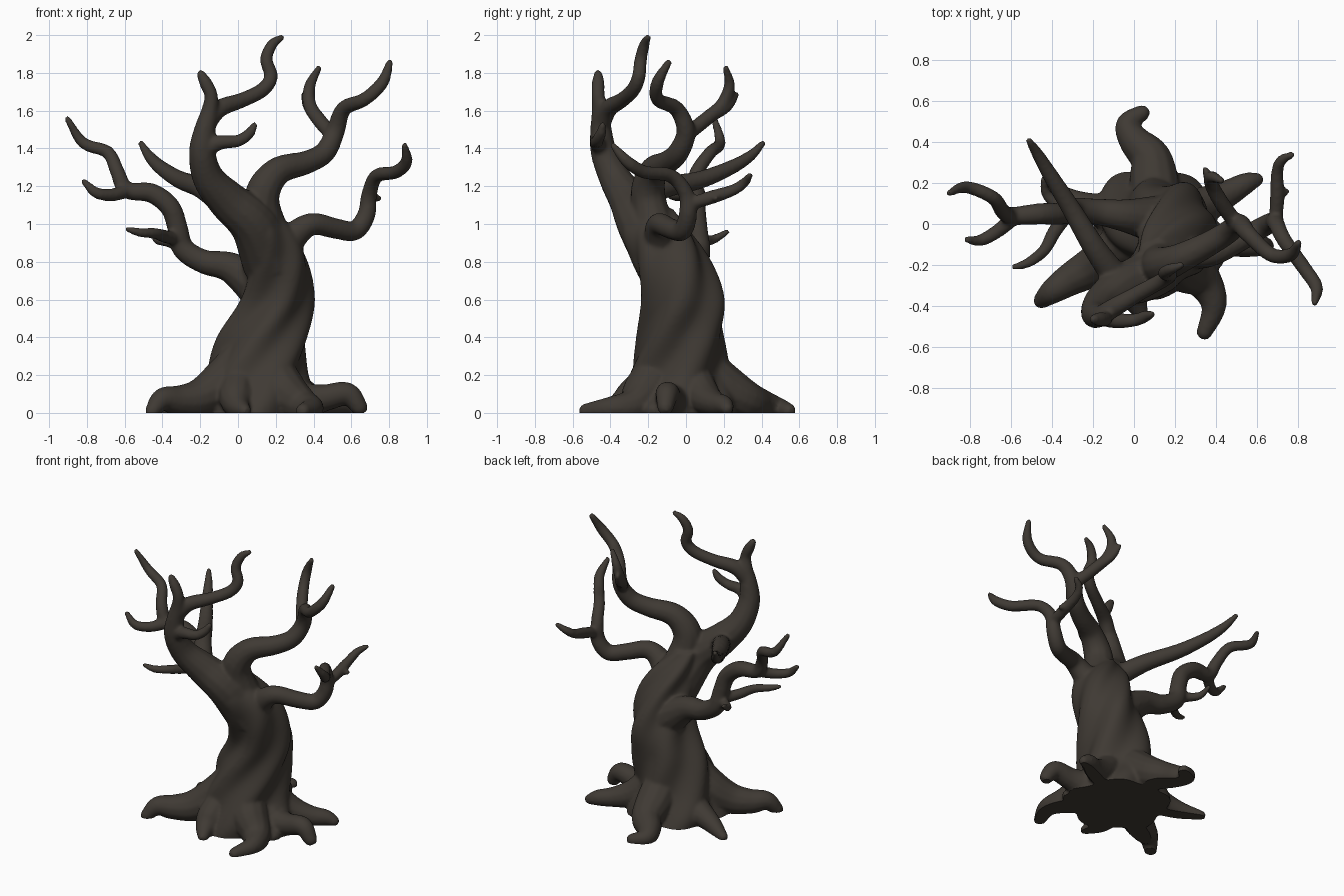
import bpy, bmesh, math
from mathutils import Vector

bark = bpy.data.materials.new("dark_bark")
bark.diffuse_color = (0.050, 0.042, 0.034, 1)

bm = bmesh.new()


def skin(rings):
    """Bridge vertex rings into a closed tube."""
    n = len(rings[0])
    vs = [[bm.verts.new(p) for p in r] for r in rings]
    for a, b in zip(vs, vs[1:]):
        for i in range(n):
            j = (i + 1) % n
            bm.faces.new((a[i], a[j], b[j], b[i]))
    bm.faces.new(vs[0][::-1])
    bm.faces.new(vs[-1])


def spline(pts, steps=5):
    """Catmull-Rom through points of any dimension."""
    p = [Vector(q) for q in pts]
    p = [2 * p[0] - p[1]] + p + [2 * p[-1] - p[-2]]
    out = []
    for a, b, c, d in zip(p, p[1:], p[2:], p[3:]):
        for k in range(steps):
            t = k / steps
            out.append(0.5 * (2 * b + (c - a) * t + (2 * a - 5 * b + 4 * c - d) * t * t
                              + (3 * b - a - 3 * c + d) * t ** 3))
    return out + [p[-2]]


def limb(*pts, sides=12):
    """Tapered smooth tube; each point is x, y, z, radius."""
    path = spline(pts)
    rings, side = [], None
    for i, q in enumerate(path):
        c, rad = q.to_3d(), q[3] + 0.003
        t = (path[min(i + 1, len(path) - 1)].to_3d() - path[max(i - 1, 0)].to_3d()).normalized()
        side = t.orthogonal() if side is None else side - t * side.dot(t)
        side.normalize()
        up = t.cross(side)
        angs = [2 * math.pi * k / sides for k in range(sides)]
        ring = lambda o, r: [o + (side * math.cos(a) + up * math.sin(a)) * r for a in angs]
        rings.append(ring(c, rad))
    rings.append(ring(c + t * rad * 0.6, rad * 0.6))
    skin(rings)


# Trunk: centre x, centre y, z and radius x, radius y, with twisted ridges
centres = [(.1, -.04, -.05), (.1, -.04, .06), (.1, -.04, .2), (.14, -.025, .4),
           (.2, -.02, .6), (.2, -.08, .8), (.16, -.14, .95), (.1, -.19, 1.08)]
radii = [(.33, .32, 0), (.31, .30, 0), (.26, .265, 0), (.235, .23, 0),
         (.195, .215, 0), (.172, .205, 0), (.145, .18, 0), (.08, .12, 0)]
rings = []
for c, r in zip(spline(centres), spline(radii)):
    ring = []
    for k in range(60):
        a = 2 * math.pi * k / 60
        m = 0.985 + 0.08 * math.cos(5 * (a - 2.6 * c.z + 0.3)) + 0.02 * math.cos(3 * (a - 2.6 * c.z))
        ring.append((c.x + r.x * m * math.cos(a), c.y + r.y * m * math.sin(a), c.z))
    rings.append(ring)
skin(rings)

# Roots
limb((.11, .08, .24, .12), (.1, .2, .14, .12), (.08, .32, .07, .1), (.0, .41, .045, .075),
     (-.03, .49, .025, .055), (.05, .55, .01, .035))
limb((.02, -.1, .3, .1), (-.08, -.14, .16, .12), (-.2, -.21, .08, .1), (-.31, -.27, .065, .08),
     (-.4, -.33, .07, .06), (-.46, -.38, .0, .035))
limb((.18, -.14, .26, .1), (.24, -.21, .12, .12), (.34, -.28, .04, .09), (.39, -.4, .025, .06), (.34, -.54, .01, .035))
limb((.22, -.05, .16, .1), (.34, -.07, .07, .1), (.46, -.09, .08, .07), (.58, -.1, .1, .06), (.65, -.11, .02, .04))
limb((.22, .03, .2, .1), (.34, .09, .09, .09), (.46, .15, .05, .065), (.55, .2, .04, .05), (.61, .22, .02, .03))
limb((.02, -.16, .22, .08), (-.01, -.28, .09, .09), (.0, -.36, .035, .065), (.04, -.45, .01, .03))
limb((.03, .02, .25, .09), (-.1, .05, .1, .09), (-.27, .1, .04, .06), (-.42, .18, .01, .03))
limb((.25, -.1, .12, .09), (.36, -.16, .03, .06), (.41, -.18, .01, .04))

# Left leaning stem with its branches
limb((.17, -.12, .8, .15), (.08, -.24, 1.0, .125), (-.05, -.3, 1.12, .105), (-.155, -.375, 1.24, .083),
     (-.19, -.435, 1.38, .068), (-.175, -.45, 1.5, .055), (-.15, -.455, 1.6, .042),
     (-.142, -.465, 1.68, .033), (-.17, -.465, 1.745, .032), (-.2, -.465, 1.8, .02))
limb((-.17, -.45, 1.52, .045), (-.1, -.41, 1.61, .045), (.02, -.34, 1.655, .038), (.13, -.28, 1.71, .036),
     (.175, -.25, 1.78, .034), (.15, -.24, 1.87, .031), (.18, -.22, 1.95, .026), (.235, -.2, 1.99, .014))
limb((-.19, -.44, 1.38, .045), (-.1, -.47, 1.43, .037), (0, -.47, 1.44, .03), (.06, -.45, 1.48, .026), (.09, -.44, 1.53, .014))
limb((-.06, -.3, 1.1, .07), (-.19, -.12, 1.19, .055), (-.31, .08, 1.235, .045), (-.41, .24, 1.3, .036),
     (-.47, .34, 1.36, .027), (-.515, .41, 1.43, .014))

# Upper right limb
limb((.18, -.14, .88, .12), (.13, -.19, 1.08, .095), (.14, -.2, 1.19, .088), (.22, -.17, 1.285, .072),
     (.36, -.1, 1.325, .06), (.46, -.04, 1.38, .055), (.515, 0, 1.49, .048), (.56, -.05, 1.61, .039),
     (.67, -.15, 1.66, .034), (.765, -.15, 1.75, .031), (.805, -.09, 1.86, .016))
limb((.5, 0, 1.47, .036), (.43, .1, 1.55, .036), (.38, .19, 1.63, .033), (.38, .23, 1.73, .028), (.43, .21, 1.83, .014))
limb((.42, .12, 1.56, .028), (.37, .22, 1.62, .024), (.345, .27, 1.69, .013))

# Lower right limb
limb((.2, -.12, .82, .1), (.31, -.15, .95, .07), (.4, -.14, 1.0, .057), (.52, -.08, .975, .052),
     (.62, -.02, .965, .05), (.68, .01, 1.05, .046), (.695, 0, 1.16, .039), (.735, -.08, 1.255, .035),
     (.835, -.22, 1.275, .033), (.892, -.31, 1.33, .03), (.882, -.39, 1.42, .014))
limb((.69, 0, 1.1, .03), (.7, .13, 1.14, .034), (.7, .25, 1.18, .028), (.72, .31, 1.22, .024), (.775, .34, 1.26, .014))
limb((.7, .15, 1.14, .022), (.75, .16, 1.135, .014))

# Lower left limb
limb((.12, .02, .66, .12), (-.04, .04, .77, .08), (-.18, .06, .8, .062), (-.29, .07, .87, .057),
     (-.32, .06, .98, .052), (-.36, .05, 1.09, .052), (-.46, .05, 1.165, .05), (-.59, .04, 1.18, .042),
     (-.64, .06, 1.28, .036), (-.69, .13, 1.38, .032), (-.82, .18, 1.43, .028), (-.905, .15, 1.56, .014))
limb((-.58, .04, 1.18, .036), (-.66, -.03, 1.155, .032), (-.75, -.08, 1.165, .027), (-.82, -.075, 1.23, .014))
limb((-.32, .06, .92, .035), (-.39, -.04, .935, .032), (-.44, -.13, .95, .027), (-.52, -.19, .955, .022), (-.59, -.21, .975, .012))
limb((-.32, .07, .9, .03), (-.38, .1, .91, .028), (-.43, .15, .92, .022), (-.445, .22, .96, .013))

# Melt all the tubes into one smooth bark surface
bmesh.ops.recalc_face_normals(bm, faces=bm.faces)
mesh = bpy.data.meshes.new("tree_parts")
bm.to_mesh(mesh)
bm.free()
raw = bpy.data.objects.new("tree_parts", mesh)
bpy.context.collection.objects.link(raw)
remesh = raw.modifiers.new("blend", 'REMESH')
remesh.mode = 'VOXEL'
remesh.voxel_size = 0.011
soft = raw.modifiers.new("soften", 'SMOOTH')
soft.factor = 0.5
soft.iterations = 7
dg = bpy.context.evaluated_depsgraph_get()
final = bpy.data.meshes.new_from_object(raw.evaluated_get(dg))
bpy.data.objects.remove(raw)

# Cut the base flat on the ground
bm = bmesh.new()
bm.from_mesh(final)
bmesh.ops.bisect_plane(bm, geom=bm.verts[:] + bm.edges[:] + bm.faces[:], dist=1e-5,
                       plane_co=(0, 0, 0), plane_no=(0, 0, 1), clear_inner=True)
bmesh.ops.holes_fill(bm, edges=[e for e in bm.edges if e.is_boundary], sides=0)
for f in bm.faces:
    f.smooth = len(f.verts) <= 4
    f.material_index = 0
bm.to_mesh(final)
bm.free()
final.materials.clear()
final.materials.append(bark)
tree = bpy.data.objects.new("twisted_tree", final)
bpy.context.collection.objects.link(tree)
